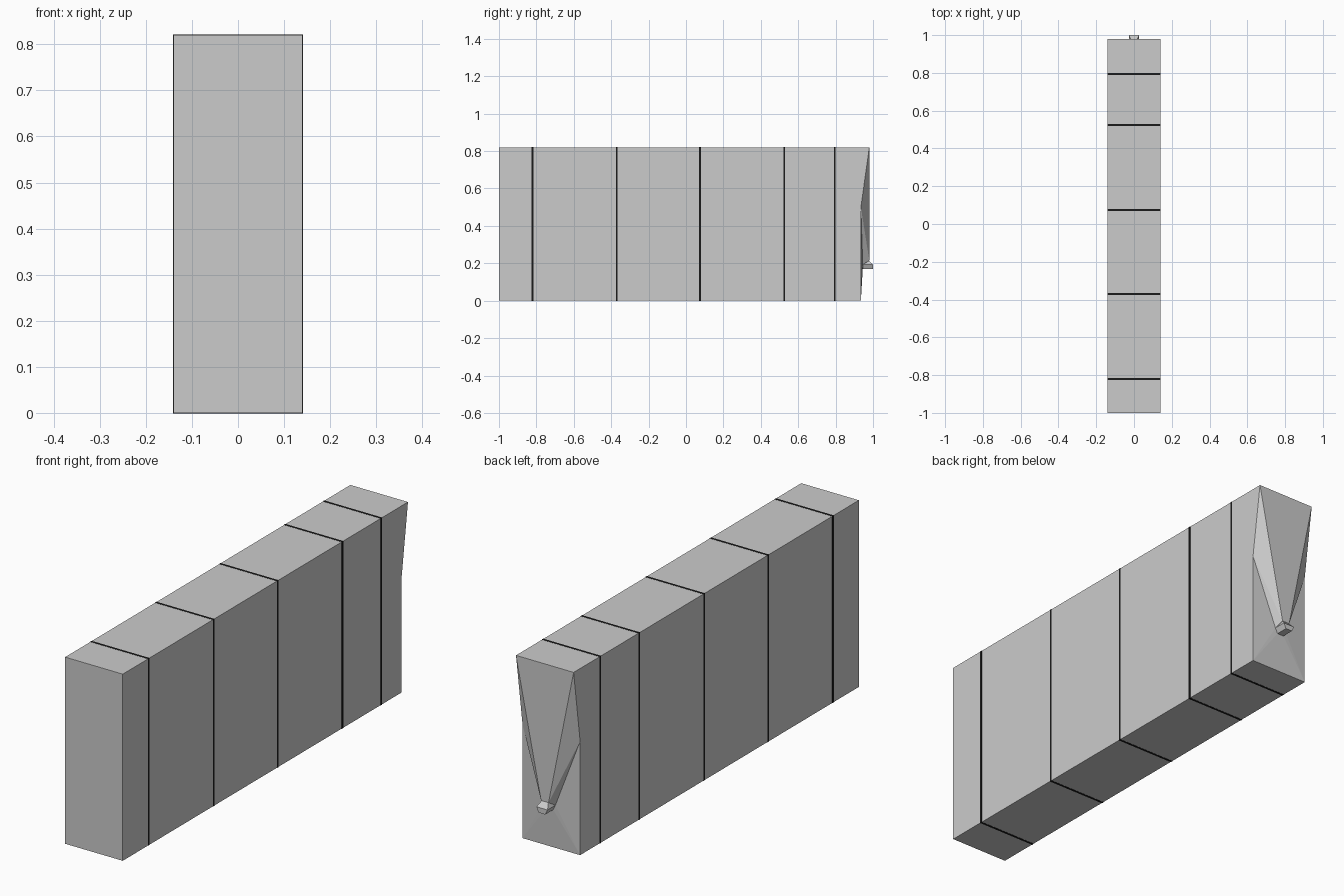
import bpy, bmesh

if "Cube" in bpy.data.objects:
    bpy.data.objects.remove(bpy.data.objects["Cube"])

W, H = 0.14, 0.82


def make(name, verts, faces, color=None):
    me = bpy.data.meshes.new(name)
    me.from_pydata(verts, [], faces)
    bm = bmesh.new()
    bm.from_mesh(me)
    bmesh.ops.recalc_face_normals(bm, faces=bm.faces)
    bm.to_mesh(me)
    bm.free()
    ob = bpy.data.objects.new(name, me)
    bpy.context.collection.objects.link(ob)
    if color:
        mat = bpy.data.materials.new(name + "_color")
        mat.diffuse_color = color
        mat.use_nodes = True
        mat.node_tree.nodes["Principled BSDF"].inputs["Base Color"].default_value = mat.diffuse_color
        me.materials.append(mat)
    return ob


# Long slab: left/right vertex pairs (half width, y, z)
pairs = [
    (W, -1, 0), (W, -1, H),              # 0-3 front
    (W, 0.98, H),                        # 4,5 back top
    (W, 0.935, 0.50), (W, 0.935, 0),     # 6-9 back sides
    (0.018, 0.98, 0.215),                # 10,11 tip of raised panel
    (0.027, 0.945, 0.193),               # 12,13 beside the spout
    (0.016, 0.945, 0.17),                # 14,15 below the spout
]
verts = [(s * x, y, z) for x, y, z in pairs for s in (-1, 1)]
faces = [(0, 1, 3, 2), (2, 3, 5, 4), (0, 1, 9, 8),
         (4, 5, 11, 10), (8, 9, 15, 14), (10, 11, 13, 15, 14, 12)]
for s in (0, 1):
    faces += [[i + s for i in f] for f in (
        (0, 2, 4, 6, 8), (4, 6, 10), (6, 10, 12),
        (6, 8, 12), (8, 12, 14))]
make("body", verts, faces)

# Hexagonal spout with a sloped upper half
ring = [(-0.027, 0.193), (-0.016, 0.17), (0.016, 0.17),
        (0.027, 0.193), (0.016, 0.215), (-0.016, 0.215)]
sv = [(x, 0.94, z) for x, z in ring]
sv += [(x, 0.978 if z > 0.2 else 1.0, z) for x, z in ring]
sf = [(i, (i + 1) % 6, (i + 1) % 6 + 6, i + 6) for i in range(6)]
sf += [(0, 1, 2, 3, 4, 5), (6, 7, 8, 9), (6, 9, 10, 11)]
make("spout", sv, sf)

# Thin black bands wrapped around the slab
e = 0.0008
for n, y in enumerate((-0.82, -0.37, 0.075, 0.525, 0.795)):
    bv = [(x, y + d, z) for d in (-0.005, 0.005)
          for x, z in ((-W - e, 0), (W + e, 0), (W + e, H + e), (-W - e, H + e))]
    if n >= 0:
        # keep the lower face just proud of the underside
        bv = [(a, b, -e if c == 0 else c) for a, b, c in bv]
    bf = [(i, (i + 1) % 4, (i + 1) % 4 + 4, i + 4) for i in range(4)]
    bf += [(0, 1, 2, 3), (4, 5, 6, 7)]
    make(f"band_{n + 1}", bv, bf, (0.01, 0.01, 0.01, 1))
